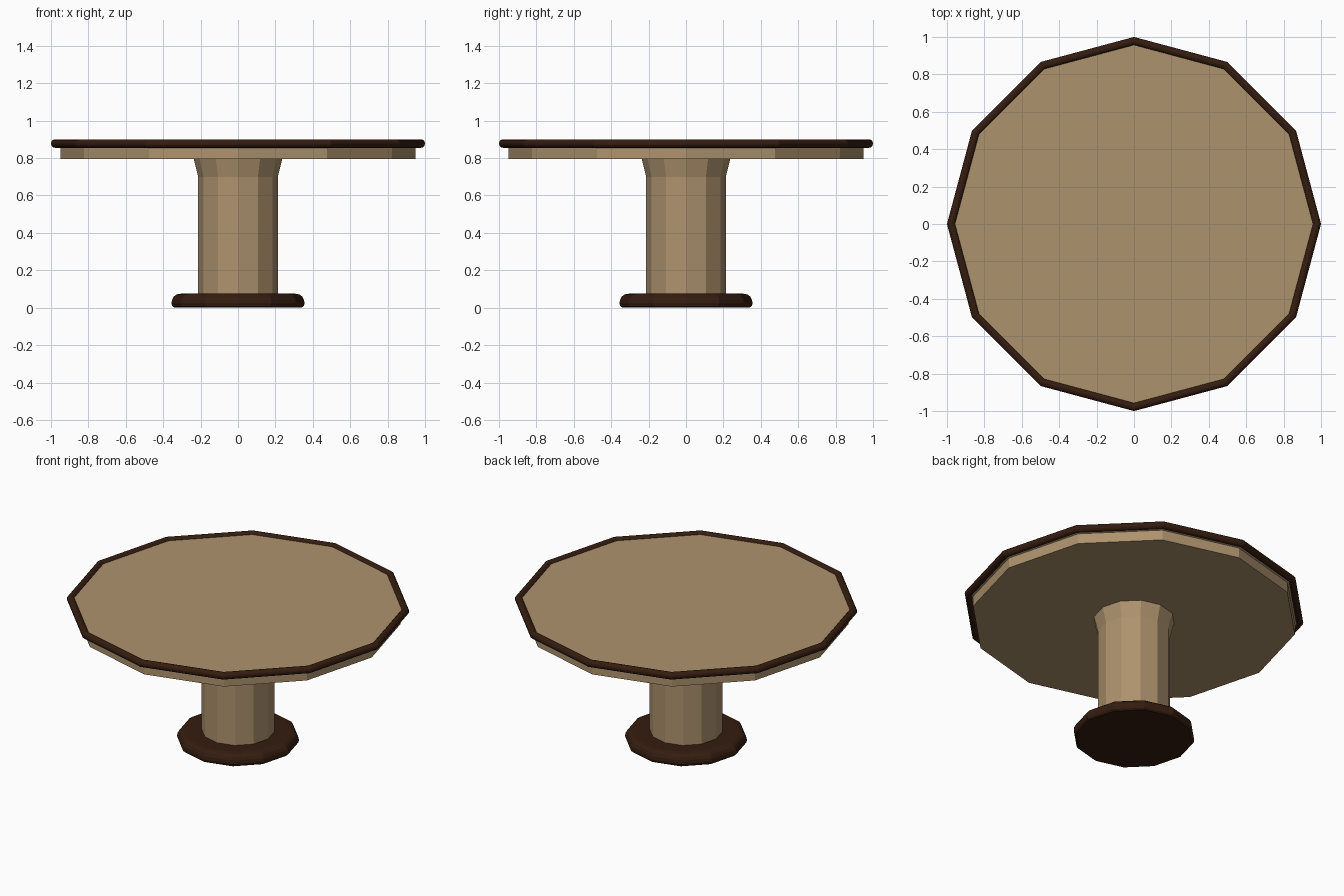
import bpy, bmesh
from math import cos, sin, tau

if "Cube" in bpy.data.objects:
    bpy.data.objects.remove(bpy.data.objects["Cube"])

SIDES = 12


def material(name, color):
    m = bpy.data.materials.new(name)
    m.diffuse_color = (*color, 1)
    m.use_nodes = True
    m.node_tree.nodes["Principled BSDF"].inputs["Base Color"].default_value = m.diffuse_color
    return m


def lathe(name, profile, mat, ring=False):
    """Turn an (r, z) profile into a 12-sided solid, capped or closed as a ring."""
    bm = bmesh.new()
    rows = [[bm.verts.new((r * cos(tau * i / SIDES), r * sin(tau * i / SIDES), z))
             for i in range(SIDES)] for r, z in profile]
    pairs = list(zip(rows, rows[1:]))
    if ring:
        pairs.append((rows[-1], rows[0]))
    else:
        bm.faces.new(rows[0][::-1])
        bm.faces.new(rows[-1])
    for a, b in pairs:
        for i in range(SIDES):
            j = (i + 1) % SIDES
            bm.faces.new((a[i], a[j], b[j], b[i]))
    bmesh.ops.recalc_face_normals(bm, faces=bm.faces)
    mesh = bpy.data.meshes.new(name)
    bm.to_mesh(mesh)
    bm.free()
    mesh.materials.append(mat)
    ob = bpy.data.objects.new(name, mesh)
    bpy.context.collection.objects.link(ob)
    return ob


tan = material("light_wood", (0.42, 0.29, 0.155))
dark = material("dark_wood", (0.035, 0.012, 0.005))

# Table top slab
lathe("table_top", [(0.95, 0.795), (0.95, 0.86), (0.965, 0.865), (0.965, 0.885)], tan)

# Rounded dark rim around the top
R = 0.0225
lathe("top_rim", [(0.9775 + R * cos(tau * k / 12), 0.8775 + R * sin(tau * k / 12))
                  for k in range(12)], dark, ring=True)

# Column with flared head
lathe("column", [(0.213, 0.06), (0.213, 0.70), (0.238, 0.80)], tan)

# Foot with rounded edge
lathe("foot", [(0.34, 0.0), (0.351, 0.008), (0.356, 0.022), (0.353, 0.042),
               (0.343, 0.06), (0.328, 0.071), (0.305, 0.075)], dark)
